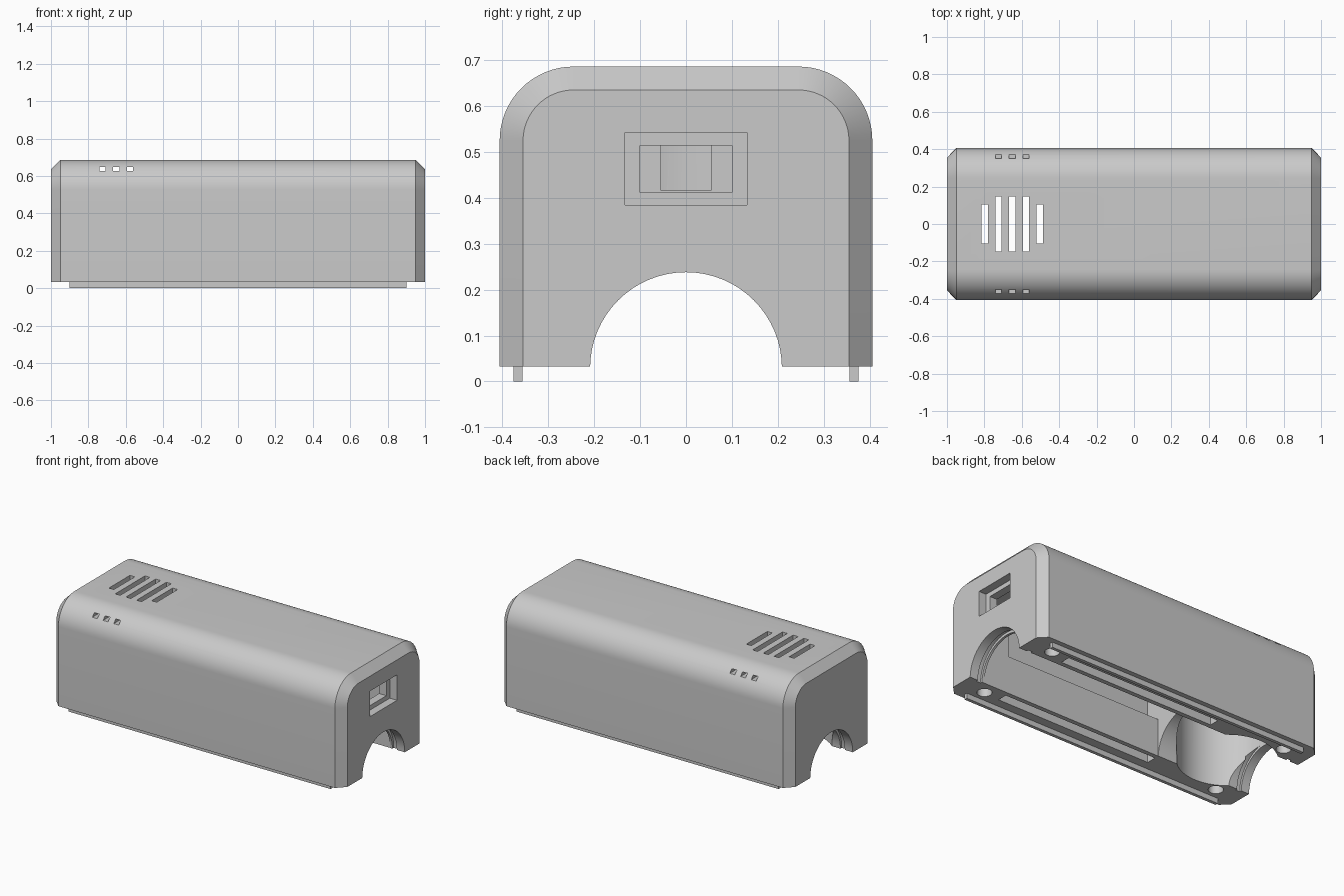
import bpy, bmesh, math
from mathutils import Matrix

cube = bpy.data.objects.get("Cube")
if cube:
    bpy.data.objects.remove(cube, do_unlink=True)

grey = bpy.data.materials.new("matte grey")
grey.use_nodes = True
tone = (0.59, 0.59, 0.59, 1)
grey.diffuse_color = tone
grey.node_tree.nodes["Principled BSDF"].inputs["Base Color"].default_value = tone

BASE = 0.032


def finish(name, bm):
    bmesh.ops.recalc_face_normals(bm, faces=bm.faces)
    mesh = bpy.data.meshes.new(name)
    bm.to_mesh(mesh)
    bm.free()
    mesh.materials.append(grey)
    obj = bpy.data.objects.new(name, mesh)
    bpy.context.collection.objects.link(obj)
    return obj


def box(name, x0, x1, y0, y1, z0, z1):
    bm = bmesh.new()
    size = Matrix.Diagonal((x1 - x0, y1 - y0, z1 - z0, 1))
    place = Matrix.Translation(((x0 + x1) / 2, (y0 + y1) / 2, (z0 + z1) / 2))
    bmesh.ops.create_cube(bm, size=1, matrix=place @ size)
    return finish(name, bm)


def cylinder(name, radius, depth, centre, along_x=False):
    bm = bmesh.new()
    turn = Matrix.Rotation(math.pi / 2, 4, 'Y') if along_x else Matrix()
    bmesh.ops.create_cone(bm, cap_ends=True, segments=64, radius1=radius,
                          radius2=radius, depth=depth,
                          matrix=Matrix.Translation(centre) @ turn)
    return finish(name, bm)


def arch_ring(bm, x, half, top, radius, steps=16):
    # Rounded-top cross-section with a flat base
    pts = [(half, BASE)]
    for side, start in ((1, 0), (-1, math.pi / 2)):
        for i in range(steps + 1):
            a = start + math.pi / 2 * i / steps
            pts.append((side * (half - radius) + radius * math.cos(a),
                        top - radius + radius * math.sin(a)))
    pts.append((-half, BASE))
    return [bm.verts.new((x, y, z)) for y, z in pts]


# Outer housing with chamfered ends
bm = bmesh.new()
small, large = (0.355, 0.635, 0.11), (0.406, 0.686, 0.161)
rings = [arch_ring(bm, x, *section) for x, section in
         ((-1, small), (-0.95, large), (0.95, large), (1, small))]
for a, b in zip(rings, rings[1:]):
    for i in range(len(a)):
        j = (i + 1) % len(a)
        bm.faces.new((a[i], a[j], b[j], b[i]))
bm.faces.new(rings[0])
bm.faces.new(rings[-1])
housing = finish("housing", bm)


def cut(cutter):
    cutter.hide_render = True
    mod = housing.modifiers.new("cut", 'BOOLEAN')
    mod.operation = 'DIFFERENCE'
    mod.solver = 'EXACT'
    mod.object = cutter
    bpy.context.view_layer.objects.active = housing
    bpy.ops.object.modifier_apply(modifier=mod.name)
    bpy.data.objects.remove(cutter, do_unlink=True)


# Main compartment, with a narrower bay between the screw pads
cut(box("main_bay", -0.35, 0.72, -0.3, 0.3, -0.1, 0.55))
cut(box("end_bay", 0.7, 0.9, -0.21, 0.21, -0.1, 0.55))

# Round chamber under the vents and the notch joining it to the main bay
cut(cylinder("round_chamber", 0.28, 0.735, (-0.67, 0, 0.2675)))
cut(box("divider_notch", -0.5, -0.3, -0.055, 0.055, 0.416, 0.55))

# Tunnel through both ends, with a shallow groove inside each arch
cut(cylinder("tunnel", 0.209, 2.2, (0, 0, BASE - 0.003), True))
for x in (-0.93, 0.93):
    cut(cylinder("groove", 0.222, 0.03, (x, 0, BASE), True))

# Stepped window in the right end
cut(box("window_recess", 0.95, 1.1, -0.133, 0.133, 0.384, 0.542))
cut(box("window_opening", 0.85, 1.1, -0.1, 0.1, 0.412, 0.514))

# Top vents and small side vents
for i in range(5):
    x = -0.798 + 0.0735 * i
    half = 0.103 if i in (0, 4) else 0.146
    cut(box("top_vent", x - 0.017, x + 0.017, -half, half, 0.5, 0.8))
    if 0 < i < 4:
        cut(box("side_vent", x - 0.017, x + 0.017, -0.5, 0.5, 0.626, 0.647))

# Screw holes in the corner pads
for x in (-0.83, 0.83):
    for y in (-0.29, 0.29):
        cut(cylinder("screw_hole", 0.042, 0.4, (x, y, 0.1)))

# Locating rails under the side walls, and low holder panels inside the bay
for side, y in (("front", -1), ("back", 1)):
    rail, panel = y * 0.366, y * 0.224
    box(side + "_rail", -0.9, 0.9, rail - 0.01, rail + 0.01, 0, BASE + 0.005)
    box(side + "_holder_panel", -0.355, 0.725, panel - 0.014, panel + 0.014,
        BASE, 0.265)

bpy.ops.object.select_all(action='DESELECT')
housing.select_set(True)
bpy.context.view_layer.objects.active = housing
bpy.ops.object.shade_smooth_by_angle(angle=math.radians(25))
